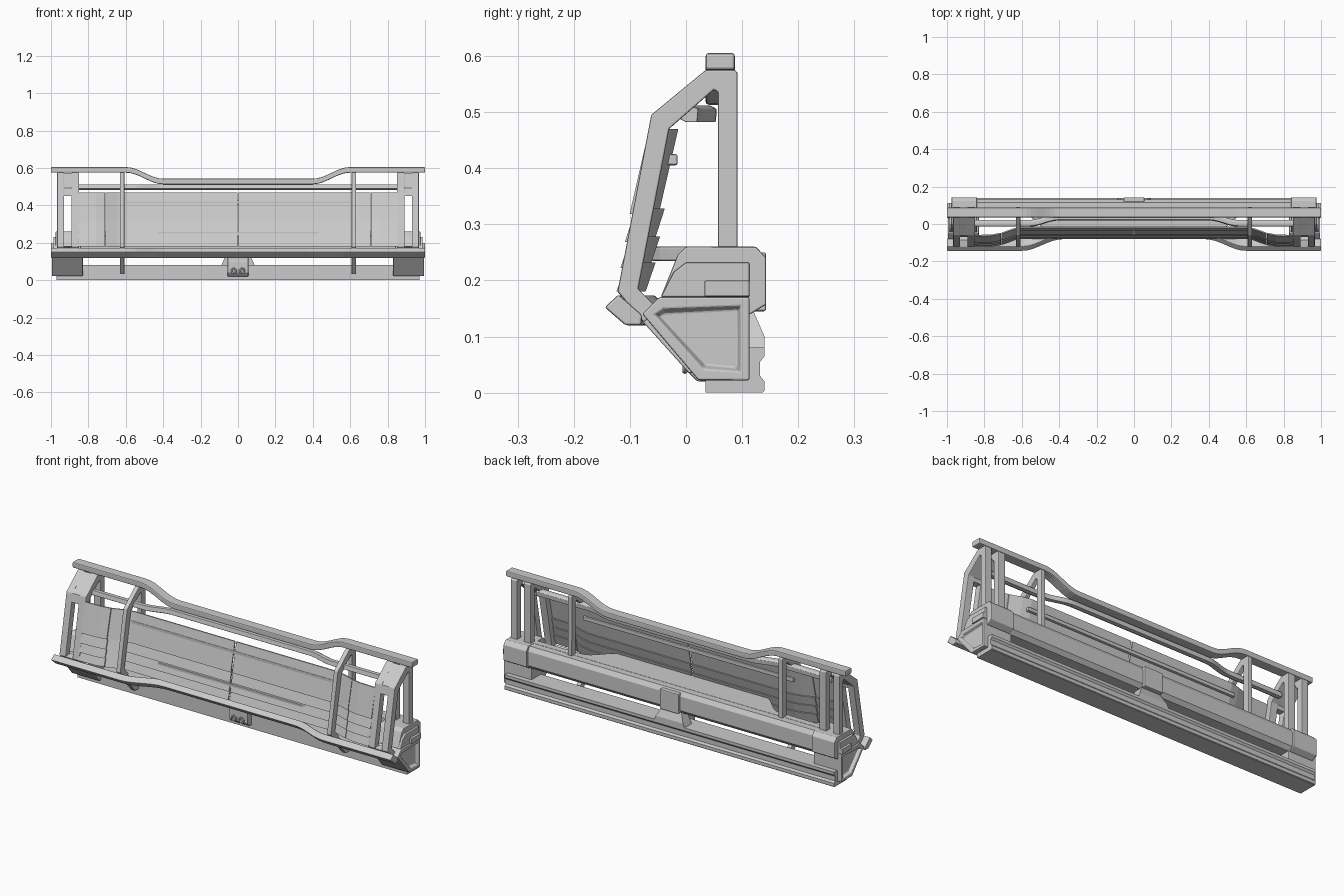
import bpy, bmesh, math

if "Cube" in bpy.data.objects:
    bpy.data.objects.remove(bpy.data.objects["Cube"])


def finish(bm, name, bevel=0.0, mirror=False):
    bmesh.ops.recalc_face_normals(bm, faces=bm.faces)
    me = bpy.data.meshes.new(name)
    bm.to_mesh(me)
    bm.free()
    ob = bpy.data.objects.new(name, me)
    bpy.context.collection.objects.link(ob)
    if bevel:
        m = ob.modifiers.new("bevel", 'BEVEL')
        m.width, m.segments, m.limit_method = bevel, 2, 'ANGLE'
    if mirror:
        m = ob.modifiers.new("mirror", 'MIRROR')
        m.use_mirror_merge = False
    return ob


def sweep(name, section, stations, bevel=0.0, mirror=False):
    """Loft a (y, z) section through (x, dy, dz) stations."""
    bm = bmesh.new()
    rings = [[bm.verts.new((x, y + dy, z + dz)) for y, z in section] for x, dy, dz in stations]
    n = len(section)
    for a, b in zip(rings, rings[1:]):
        for i in range(n):
            j = (i + 1) % n
            bm.faces.new((a[i], a[j], b[j], b[i]))
    bm.faces.new(rings[0])
    bm.faces.new(rings[-1])
    return finish(bm, name, bevel, mirror)


def prism(name, section, x0, x1, bevel=0.0, mirror=False):
    return sweep(name, section, [(x0, 0, 0), (x1, 0, 0)], bevel, mirror)


def rect(y0, y1, z0, z1):
    return [(y0, z0), (y1, z0), (y1, z1), (y0, z1)]


def wave(end, inner, outer, dy=0.0, dz=0.0):
    """Symmetric stations: no offset outside, eased to (dy, dz) in the middle."""
    half = [(end, 0, 0)]
    for i in range(9):
        t = i / 8
        e = 0.5 - 0.5 * math.cos(math.pi * t)
        half.append((outer + (inner - outer) * t, dy * e, dz * e))
    return [(-x, y, z) for x, y, z in half] + [s for s in reversed(half)]


# Long rails and tubes
sweep("top_rail", rect(0.035, 0.087, 0.575, 0.605), wave(1.0, 0.40, 0.60, dz=-0.062), 0.005)
sweep("front_bumper", [(-0.145, 0.152), (-0.12, 0.175), (-0.078, 0.138), (-0.08, 0.12), (-0.108, 0.12)],
      wave(1.0, 0.38, 0.60, dy=0.062), 0.004)
sweep("upper_tube", [(-0.015, 0.49), (0.0, 0.482), (0.02, 0.482), (0.022, 0.505), (0.01, 0.512), (-0.01, 0.512)],
      wave(0.87, 0.40, 0.56, dy=0.033), 0.002)

# Lower sill, channelled on its rear face
prism("bottom_sill", [(0.035, 0), (0.137, 0), (0.14, 0.003), (0.14, 0.02), (0.132, 0.03), (0.132, 0.055),
                      (0.14, 0.065), (0.14, 0.08), (0.035, 0.08)], -0.97, 0.97)

# Rear cross beam with a shelf bowing towards the panels
prism("rear_beam", [(0.055, 0.14), (0.112, 0.14), (0.13, 0.16), (0.13, 0.235), (0.115, 0.258), (0.055, 0.258)],
      -0.86, 0.86)
shelf = bmesh.new()
outline = [(x, 0.045 + dy) for x, dy, dz in wave(0.86, 0.42, 0.58, dy=-0.108)] + [(0.86, 0.08), (-0.86, 0.08)]
face = shelf.faces.new([shelf.verts.new((x, y, 0.235)) for x, y in outline])
top = bmesh.ops.extrude_face_region(shelf, geom=[face])
bmesh.ops.translate(shelf, vec=(0, 0, 0.025), verts=[g for g in top["geom"] if isinstance(g, bmesh.types.BMVert)])
finish(shelf, "bowed_shelf", 0.003)

# Centre bracket with flared rear foot and hooks
prism("centre_bracket", [(0.02, 0.02), (0.05, 0.02), (0.11, 0.08), (0.11, 0.145), (0.06, 0.145), (0.0, 0.1),
                         (0.0, 0.04)], -0.055, 0.055, 0.003)
foot = bmesh.new()
rings = []
for z, y0, y1, hx in ((0.078, 0.08, 0.14, 0.09), (0.1, 0.08, 0.14, 0.08), (0.15, 0.08, 0.118, 0.055)):
    rings.append([foot.verts.new(p) for p in ((-hx, y0, z), (hx, y0, z), (hx, y1, z), (-hx, y1, z))])
for a, b in zip(rings, rings[1:]):
    for i in range(4):
        foot.faces.new((a[i], a[(i + 1) % 4], b[(i + 1) % 4], b[i]))
foot.faces.new(rings[0])
foot.faces.new(rings[-1])
finish(foot, "centre_foot")
prism("bracket_top_plate", rect(0.112, 0.143, 0.145, 0.25), -0.055, 0.055, 0.004)
for side, x in (("left", -0.022), ("right", 0.022)):
    bpy.ops.mesh.primitive_torus_add(major_segments=16, minor_segments=6, major_radius=0.012, minor_radius=0.005,
                                     location=(x, -0.002, 0.05), rotation=(math.pi / 2, 0, 0))
    bpy.context.object.name = side + "_hook_ring"

# End boxes with a recessed outer face
box = [(-0.078, 0.14), (-0.048, 0.17), (0.113, 0.17), (0.113, 0.022), (0.022, 0.022)]
bm = bmesh.new()
inner = [bm.verts.new((0.83, y, z)) for y, z in box]
outer = [bm.verts.new((0.995, y, z)) for y, z in box]
bm.faces.new(inner)
cap = bm.faces.new(outer)
for i in range(5):
    bm.faces.new((inner[i], inner[(i + 1) % 5], outer[(i + 1) % 5], outer[i]))
bmesh.ops.recalc_face_normals(bm, faces=bm.faces)
bmesh.ops.inset_region(bm, faces=[cap], thickness=0.022)
bmesh.ops.inset_region(bm, faces=[cap], thickness=0.008, depth=-0.015)
finish(bm, "end_box", 0.003, True)

# End caps over the beam
prism("end_cap", [(-0.045, 0.17), (-0.015, 0.245), (0.0, 0.26), (0.125, 0.26), (0.143, 0.24), (0.143, 0.157),
                  (0.115, 0.14), (0.06, 0.14)], 0.84, 0.975, 0.003, True)
prism("end_cap_cover", [(-0.045, 0.17), (-0.022, 0.215), (0.0, 0.232), (0.113, 0.232), (0.113, 0.17)],
      0.97, 0.987, 0.003, True)
prism("end_cap_block", rect(0.033, 0.113, 0.171, 0.2), 0.98, 1.0, 0.003, True)

# Side hoops: paired at the ends, single slim strut inboard
hoop = [(0.092, 0.25), (0.092, 0.57), (0.087, 0.575), (0.035, 0.575), (-0.062, 0.495), (-0.122, 0.18),
        (-0.075, 0.125), (-0.05, 0.15), (-0.085, 0.185), (-0.03, 0.47), (0.05, 0.54), (0.057, 0.535), (0.057, 0.25)]
for name, x0, x1 in (("inner_hoop", 0.85, 0.89), ("outer_hoop", 0.93, 0.967), ("slim_hoop", 0.608, 0.632)):
    prism(name, hoop, x0, x1, 0.003, True)
prism("hoop_web", [(0.035, 0.574), (-0.061, 0.494), (-0.07, 0.45), (-0.035, 0.45), (-0.031, 0.47), (0.05, 0.54)],
      0.885, 0.935, 0, True)
prism("hoop_foot_web", [(-0.121, 0.178), (-0.075, 0.126), (-0.052, 0.15), (-0.086, 0.184)], 0.885, 0.935, 0, True)
prism("slim_leg", [(-0.085, 0.135), (-0.06, 0.15), (0.04, 0.05), (0.04, 0.035), (0.005, 0.035)],
      0.608, 0.632, 0.002, True)

# Overlapping louvred panels, stepping forward at the outer wings
for i, (z0, z1) in enumerate(((0.318, 0.47), (0.268, 0.328), (0.222, 0.278), (0.18, 0.232))):
    y0 = -0.079 + (z0 - 0.18) * 0.17
    y1 = -0.07 + (z1 - 0.18) * 0.17
    section = [(y0, z0), (y1, z1), (y1 + 0.007, z1), (y0 + 0.007, z0)]
    sweep("panel_row_%d" % i, section, [(0.004, 0, 0), (0.60, 0, 0), (0.645, -0.01, 0), (0.708, -0.032, 0)],
          0, True)
    sweep("wing_row_%d" % i, section, [(0.711, -0.033, 0), (0.76, -0.042, 0), (0.855, -0.045, 0)], 0, True)
prism("panel_backing_bar", rect(-0.034, -0.015, 0.405, 0.425), -0.62, 0.62, 0.004)
